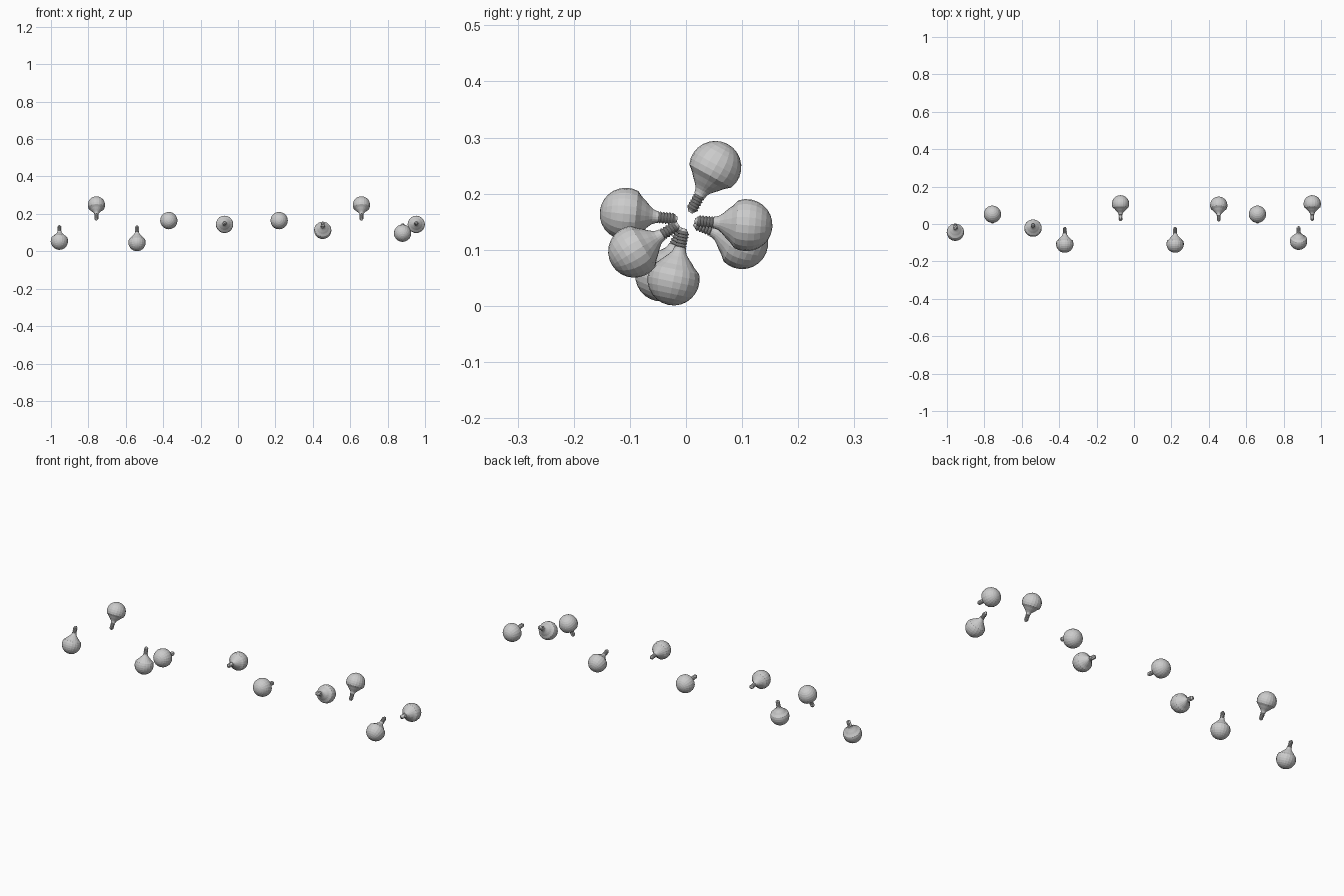
import bpy, bmesh
from math import sin, cos, pi, atan2

if "Cube" in bpy.data.objects:
    bpy.data.objects.remove(bpy.data.objects["Cube"])

SIDES = 20
PIVOT_Z = 0.153   # height of the invisible string line
CENTRE = 0.108    # distance from the string to the globe centre
R = 0.0465        # globe radius


def lathe(name, profile):
    """Spin (radius, height) points around z; radius 0 makes a pole."""
    bm = bmesh.new()
    rings = []
    for r, z in profile:
        if r == 0:
            rings.append([bm.verts.new((0, 0, z))])
        else:
            rings.append([bm.verts.new((r * cos(2 * pi * i / SIDES),
                                        r * sin(2 * pi * i / SIDES), z))
                          for i in range(SIDES)])
    for a, b in zip(rings, rings[1:]):
        for i in range(SIDES):
            j = (i + 1) % SIDES
            quad = [a[i % len(a)], a[j % len(a)], b[j % len(b)], b[i % len(b)]]
            bm.faces.new(list(dict.fromkeys(quad)))
    bmesh.ops.recalc_face_normals(bm, faces=bm.faces)
    me = bpy.data.meshes.new(name)
    bm.to_mesh(me)
    bm.free()
    return me


# Pear-shaped glass: narrow neck flowing into a round globe
glass = [(0, 0.049), (0.0105, 0.049), (0.0112, 0.054), (0.0135, 0.060),
         (0.0185, 0.066), (0.0255, 0.073), (0.0325, 0.081)]
for k in range(9):
    t = -0.40 + (pi / 2 + 0.40) * k / 8
    glass.append((R * cos(t) if k < 8 else 0, CENTRE + R * sin(t)))
glass_mesh = lathe("bulb_glass", glass)

# Screw base: contact tip, cone and thread ridges
base = [(0, 0.0155), (0.0045, 0.0155), (0.0055, 0.018), (0.0085, 0.021)]
for k in range(5):
    z = 0.022 + k * 0.0055
    base += [(0.0085, z), (0.0105, z + 0.0018), (0.0105, z + 0.0032),
             (0.0085, z + 0.0048)]
base += [(0.0100, 0.050), (0, 0.050)]
base_mesh = lathe("bulb_screw_base", base)

# Bulbs along the string: x position, then globe direction in y and z
bulbs = [(-0.955, -0.043, -0.096), (-0.757, 0.053, 0.096),
         (-0.540, -0.022, -0.105), (-0.370, -0.107, 0.011),
         (-0.072, 0.107, -0.009), (0.220, -0.107, 0.011),
         (0.453, 0.100, -0.041), (0.660, 0.053, 0.096),
         (0.880, -0.092, -0.056), (0.953, 0.107, -0.009)]
for n, (x, dy, dz) in enumerate(bulbs, 1):
    for me in (glass_mesh, base_mesh):
        ob = bpy.data.objects.new(f"{me.name}_{n}", me)
        ob.location = (x, 0, PIVOT_Z)
        ob.rotation_euler = (atan2(-dy, dz), 0, 0)
        bpy.context.collection.objects.link(ob)
